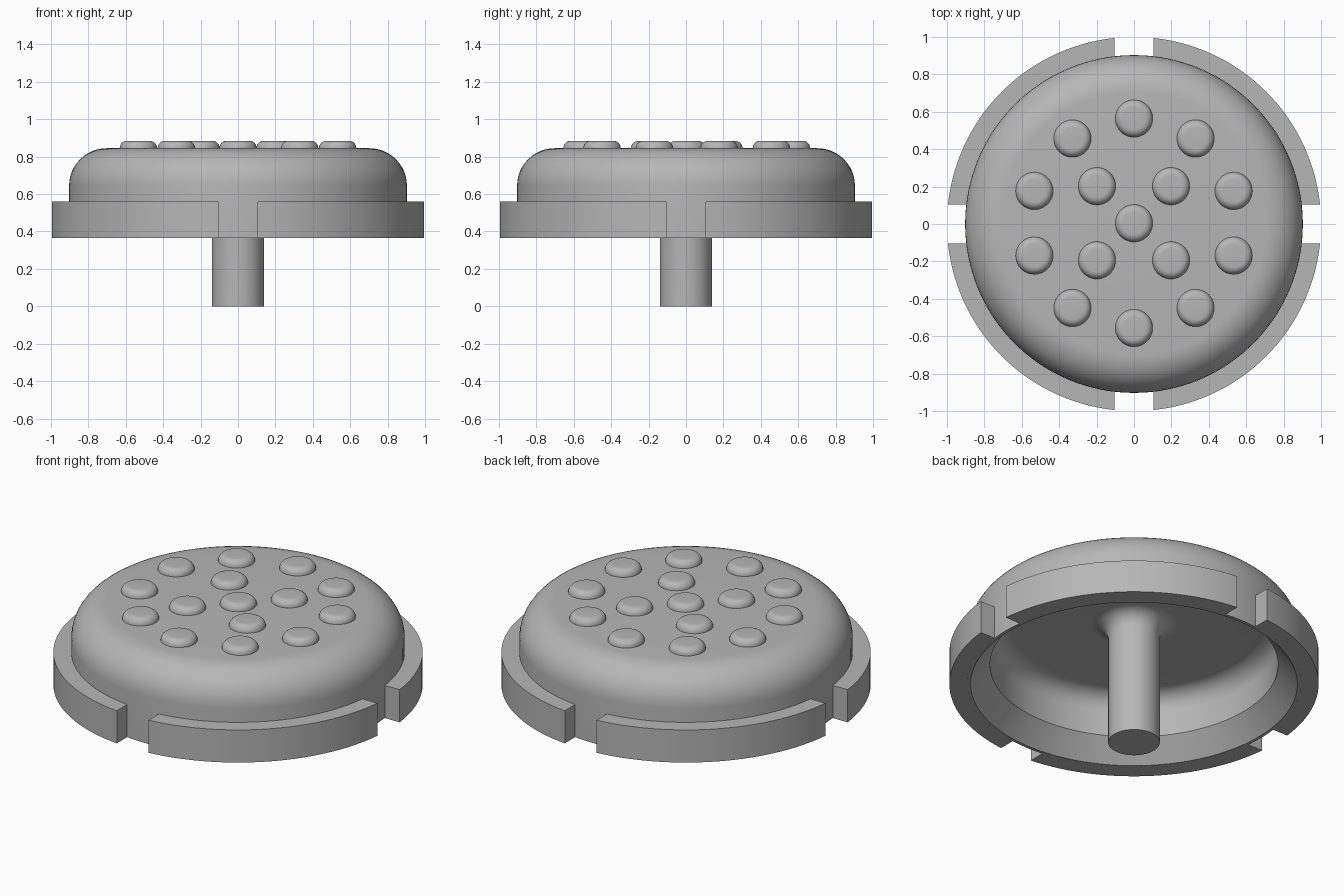
import bpy, math
from math import pi, sin, cos, asin, radians

cube = bpy.data.objects.get("Cube")
if cube:
    bpy.data.objects.remove(cube, do_unlink=True)

# Single grey material
grey = bpy.data.materials.new("plain_grey")
grey.use_nodes = True
colour = (0.47, 0.47, 0.47, 1)
grey.diffuse_color = colour
grey.node_tree.nodes["Principled BSDF"].inputs["Base Color"].default_value = colour

BASE, RIM_TOP, TOP, CEILING = 0.365, 0.56, 0.845, 0.735
WALL = 0.903


def make(name, verts, faces):
    mesh = bpy.data.meshes.new(name)
    mesh.from_pydata(verts, [], faces)
    mesh.materials.append(grey)
    obj = bpy.data.objects.new(name, mesh)
    bpy.context.collection.objects.link(obj)
    bpy.ops.object.select_all(action='DESELECT')
    obj.select_set(True)
    bpy.context.view_layer.objects.active = obj
    bpy.ops.object.mode_set(mode='EDIT')
    bpy.ops.mesh.select_all(action='SELECT')
    bpy.ops.mesh.remove_doubles(threshold=0.0001)
    bpy.ops.mesh.normals_make_consistent(inside=False)
    bpy.ops.object.mode_set(mode='OBJECT')
    bpy.ops.object.shade_smooth_by_angle(angle=radians(30))
    return obj


def arc(cr, cz, radius, start, end, steps=12):
    """Profile points (radius, height) along an arc, angles in degrees."""
    angles = [radians(start + (end - start) * i / steps) for i in range(steps + 1)]
    return [(cr + radius * cos(a), cz + radius * sin(a)) for a in angles]


def revolve(name, profile, steps=96, centre=(0, 0)):
    """Spin an outline around the vertical axis."""
    n = len(profile)
    verts = [(centre[0] + r * cos(2 * pi * s / steps),
              centre[1] + r * sin(2 * pi * s / steps), z)
             for s in range(steps) for r, z in profile]
    faces = []
    for s in range(steps):
        a, b = s * n, (s + 1) % steps * n
        for i in range(n - 1):
            quad = [(a + i, profile[i]), (b + i, profile[i]),
                    (b + i + 1, profile[i + 1]), (a + i + 1, profile[i + 1])]
            if profile[i][0] == 0:
                quad.pop(0)
            elif profile[i + 1][0] == 0:
                quad.pop()
            if len({v for v, _ in quad}) > 2 and not (profile[i][0] == profile[i + 1][0] == 0):
                faces.append([v for v, _ in quad])
    return make(name, verts, faces)


def rim_segment(name, turn, half_gap=0.105, steps=30):
    """Quarter of the rim with ends cut parallel to the notches."""
    section = [(WALL, BASE), (1, BASE), (1, RIM_TOP), (WALL, RIM_TOP)]
    verts = []
    for s in range(steps + 1):
        for r, z in section:
            edge = asin(half_gap / r)
            a = turn + edge + (pi / 2 - 2 * edge) * s / steps
            verts.append((r * cos(a), r * sin(a), z))
    faces = [(s * 4 + i, s * 4 + (i + 1) % 4, s * 4 + 4 + (i + 1) % 4, s * 4 + 4 + i)
             for s in range(steps) for i in range(4)]
    faces += [(0, 1, 2, 3), tuple(steps * 4 + i for i in range(4))]
    return make(name, verts, faces)


# Hollow domed shell: outside from the top down, then inside back up
outer = [(0, TOP)] + arc(WALL - 0.2, TOP - 0.2, 0.2, 90, 0) + [(WALL, BASE)]
inner = [(0.885, BASE), (0.78, 0.485)] + arc(0.67, CEILING - 0.11, 0.11, 0, 90) + [(0, CEILING)]
revolve("domed_shell", outer + inner)

# Stem with a flared root under the ceiling
flare = arc(0.23, CEILING - 0.09, 0.09, 180, 90)
revolve("stem", [(0, 0), (0.14, 0)] + flare + [(0, CEILING + 0.01)], 64)

# Notched rim
for k in range(4):
    rim_segment(f"rim_segment_{k + 1}", k * pi / 2)

# Raised studs: centre, inner square and outer ring of ten
spots = [(0, 0)]
spots += [(0.28 * cos(pi / 4 + k * pi / 2), 0.28 * sin(pi / 4 + k * pi / 2)) for k in range(4)]
spots += [(0.56 * sin(k * pi / 5), 0.56 * cos(k * pi / 5)) for k in range(10)]
stud = [(0.1, TOP - 0.01)] + arc(0.06, TOP, 0.04, 0, 90, 8) + [(0, TOP + 0.04)]
for k, (x, y) in enumerate(spots):
    revolve(f"stud_{k + 1}", stud, 40, (x, y + 0.004))
